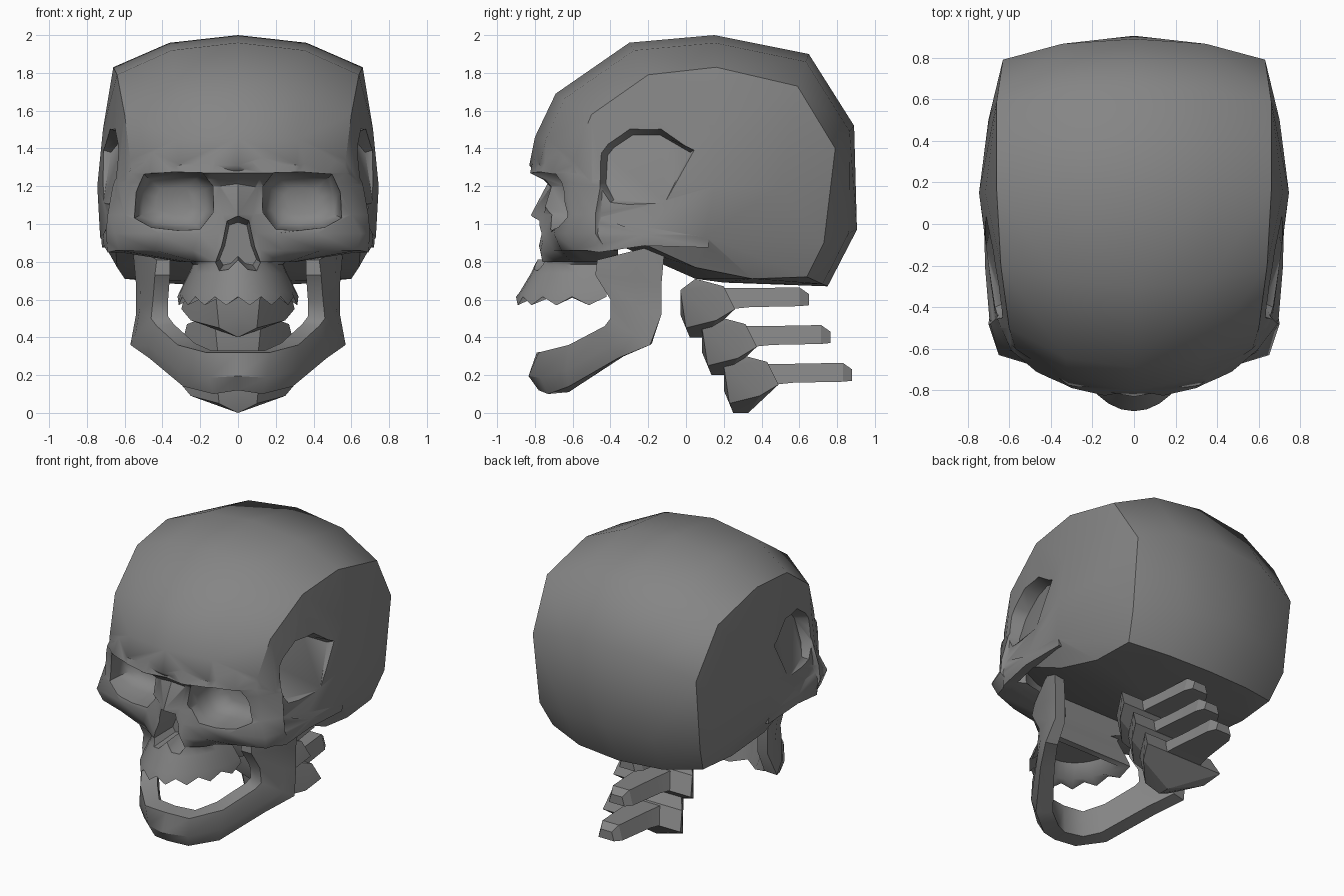
import bpy, bmesh, math
from mathutils import Vector

if "Cube" in bpy.data.objects:
    bpy.data.objects.remove(bpy.data.objects["Cube"])

bone_grey = bpy.data.materials.new("bone_grey")
bone_grey.diffuse_color = (.235, .235, .235, 1)
bone_grey.use_nodes = True
bone_grey.node_tree.nodes["Principled BSDF"].inputs["Base Color"].default_value = bone_grey.diffuse_color


def finish(name, bm):
    bmesh.ops.recalc_face_normals(bm, faces=bm.faces[:])
    me = bpy.data.meshes.new(name)
    bm.to_mesh(me)
    bm.free()
    me.materials.append(bone_grey)
    ob = bpy.data.objects.new(name, me)
    bpy.context.collection.objects.link(ob)
    return ob


def loft(name, rings):
    """Closed rings of equal length, skinned and capped at both ends."""
    bm = bmesh.new()
    vs = [[bm.verts.new(p) for p in r] for r in rings]
    n = len(rings[0])
    for a, b in zip(vs, vs[1:]):
        for i in range(n):
            j = (i + 1) % n
            bm.faces.new((a[i], a[j], b[j], b[i]))
    bm.faces.new(vs[0][::-1])
    bm.faces.new(vs[-1])
    return finish(name, bm)


def hull(name, pts):
    bm = bmesh.new()
    for p in pts:
        bm.verts.new(p)
    bmesh.ops.convex_hull(bm, input=bm.verts[:])
    bmesh.ops.delete(bm, geom=[v for v in bm.verts if not v.link_faces], context='VERTS')
    return finish(name, bm)


def flip(pts):
    return [(-x, y, z) for x, y, z in pts]


def activate(ob):
    bpy.ops.object.select_all(action='DESELECT')
    ob.select_set(True)
    bpy.context.view_layer.objects.active = ob


def combine(ob, other, op):
    activate(ob)
    m = ob.modifiers.new(op, 'BOOLEAN')
    m.operation, m.solver, m.object = op, 'EXACT', other
    bpy.ops.object.modifier_apply(modifier=m.name)
    bpy.data.objects.remove(other)


def smooth(ob, deg):
    activate(ob)
    bpy.ops.object.shade_smooth_by_angle(angle=math.radians(deg))


# Braincase: midline profile (y, z) and side crease (x, y, z)
mid = [(-.83, 1.31), (-.80, 1.46), (-.69, 1.69), (-.30, 1.96), (.15, 2.0),
       (.65, 1.90), (.89, 1.52), (.905, .97), (.75, .67)]
crease = [(.57, -.60, 1.34), (.58, -.55, 1.42), (.60, -.50, 1.58), (.64, -.20, 1.79),
          (.66, .16, 1.83), (.66, .59, 1.73), (.63, .79, 1.40), (.62, .73, .90), (.58, .64, .72)]
side = [(.745, .15, 1.2), (.715, .15, 1.5), (.69, -.2, 1.25), (.70, .5, 1.2), (.73, .1, .93),
        (.66, -.5, 1.02), (.64, .05, .77), (.60, .35, .71), (.3, -.45, .93)]
half = crease + side
for (y, z), (ex, ey, ez) in zip(mid, crease):
    half.append((ex * .55, y + .24 * (ey - y), z + .24 * (ez - z)))
skull = hull("skull", half + flip(half) + [(0, y, z) for y, z in mid]
             + [(0, .2, .69), (0, .05, .71), (0, -.08, .77)])

# Face: horizontal rows from the midline out to the cheek
face_rows = [
    (1.40, [(0, -.80), (.12, -.785), (.30, -.745), (.45, -.66), (.54, -.56), (.56, -.45)]),
    (1.27, [(0, -.80), (.14, -.825), (.30, -.79), (.47, -.71), (.575, -.62), (.63, -.45)]),
    (1.22, [(0, -.73), (.10, -.71), (.28, -.73), (.47, -.69), (.59, -.61), (.66, -.45)]),
    (1.05, [(0, -.82), (.08, -.75), (.14, -.71), (.40, -.67), (.60, -.61), (.69, -.48)]),
    (.95, [(0, -.80), (.10, -.75), (.20, -.72), (.42, -.70), (.65, -.63), (.70, -.48)]),
    (.86, [(0, -.78), (.12, -.77), (.24, -.70), (.44, -.66), (.63, -.59), (.69, -.42)]),
    (.80, [(0, -.77), (.12, -.76), (.22, -.69), (.27, -.61), (.30, -.53), (.31, -.47)])]
rings = []
for z, row in face_rows:
    w = row[-1][0]
    r = [(x, y, z) for x, y in row + [(w * .85, -.36), (w * .6, -.45)]]
    rings.append(r + flip(r[:0:-1]))
combine(skull, loft("face", rings), 'UNION')

# Upper jaw: hollow horseshoe with a zigzag tooth edge
rings = []
for z, w, f, b, zig in [(.92, .34, -.72, -.45, 0), (.855, .31, -.76, -.45, 0), (.785, .24, -.80, -.45, 0),
                        (.74, .26, -.82, -.44, 0),
                        (.64, .31, -.88, -.42, 0), (.57, .32, -.90, -.42, .045),
                        (.61, .26, -.83, -.46, 0), (.70, .22, -.77, -.48, 0)]:
    ring = []
    for i in range(17):
        a = math.radians(-90 + 11.25 * i)
        ring.append((w * math.sin(a), b - (b - f) * math.cos(a), z + zig * (i % 2 == 0)))
    rings.append(ring)
combine(skull, loft("upper_jaw", rings), 'UNION')

# Cheek arches, blended upward into the temple
arch = [(.58, -.60, .92, .05), (.67, -.46, .90, .05), (.69, -.22, .915, .03), (.70, .12, .905, .03)]
for s in (1, -1):
    rings = [[(s * (x + dx), y, z + dz * h) for dx, dz in ((-.04, -1), (.02, -1), (.025, 1), (-.04, 5))]
             for x, y, z, h in arch]
    combine(skull, loft("cheek_arch", rings), 'UNION')

# Eye sockets
socket = [(.13, 1.20), (.19, 1.27), (.34, 1.275), (.50, 1.265), (.545, 1.17), (.555, 1.03), (.46, .98),
          (.32, .965), (.20, .97), (.13, 1.06)]
for s in (1, -1):
    rings = [[(s * (.34 + (x - .34) * k), y, 1.12 + (z - 1.12) * k) for x, z in socket]
             for y, k in ((-1, 1.04), (-.64, .98), (-.55, .92), (-.48, .78), (-.45, .45))]
    combine(skull, loft("socket_cutter", rings), 'DIFFERENCE')

# Nose opening
nose = [(0, 1.04), (.06, 1.02), (.09, .88), (.125, .79), (.10, .75), (.05, .76)]
outline = nose + [(0, .81)] + [(-x, z) for x, z in nose[:0:-1]]
rings = [[(x * k, y, .9 + (z - .9) * k) for x, z in outline] for y, k in ((-1, 1.2), (-.58, .78))]
combine(skull, loft("nose_cutter", rings), 'DIFFERENCE')

# Temple hollows, fading out to the back
temple = [(-.47, 1.20), (-.46, 1.38), (-.42, 1.43), (-.30, 1.51), (-.13, 1.51), (.06, 1.40),
          (-.10, 1.08), (-.42, 1.10)]
for s in (1, -1):
    rings = []
    for k, deep in ((1.25, 0), (.84, 1)):
        ring = []
        for y, z in temple:
            y, z = -.18 + (y + .18) * k, 1.27 + (z - 1.27) * k
            ring.append((s * (.57 + .3 * (y + .4) + .3 * (1.3 - z) if deep else .85), y, z))
        rings.append(ring)
    combine(skull, loft("temple_cutter", rings), 'DIFFERENCE')
smooth(skull, 50)

# Keep the braincase crease sharp
near = [any((Vector((abs(v.co.x), v.co.y, v.co.z)) - Vector(c)).length < .004 for c in crease)
        for v in skull.data.vertices]
for e in skull.data.edges:
    if near[e.vertices[0]] and near[e.vertices[1]]:
        e.use_edge_sharp = True

# Lower jaw: stations of upper edge, lower edge and inward thickness
jaw = [((0, -.79, .32), (0, -.78, .12), (0, .10, .01)),
       ((.17, -.78, .32), (.13, -.73, .10), (-.03, .11, .01)),
       ((.32, -.62, .36), (.29, -.62, .14), (-.09, .06, .01)),
       ((.43, -.43, .46), (.47, -.36, .29), (-.09, .03, .01)),
       ((.46, -.40, .50), (.57, -.19, .36), (-.09, .01, .01)),
       ((.45, -.40, .60), (.54, -.13, .52), (-.08, 0, 0)),
       ((.44, -.48, .73), (.54, -.13, .68), (-.08, 0, 0)),
       ((.43, -.47, .81), (.56, -.11, .90), (-.07, 0, 0))]
rings = []
for t, b, o in jaw:
    t, b, o = Vector(t), Vector(b), Vector(o)
    bulge = t.lerp(b, .6) - o * (.5 if t.x == 0 else .2)
    rings.append([tuple(p) for p in (t, t + o, b + o, b, bulge)])
smooth(loft("lower_jaw", [flip(r) for r in rings[:0:-1]] + rings), 35)

# Neck bones: broad wedge body with a rear spine
body = [(.12, -.03, .65), (.16, .05, .71), (.27, .20, .67), (.30, .26, .55), (.25, .16, .49), (.10, .0, .45)]
for i in range(3):
    dy, dz = .115 * i, -.20 * i
    pts = body + flip(body) + [(0, .02, .40), (0, .10, .40), (0, -.03, .52)]
    bone = hull("neck_bone", [(x, y + dy, z + dz) for x, y, z in pts])
    spine = [[(sx * w, y + dy, z + dz + sz * h) for sx, sz in ((-1, -1), (1, -1), (.7, 1), (-.7, 1))]
             for y, z, w, h in ((.14, .60, .16, .06), (.34, .61, .12, .05),
                                (.60, .615, .09, .05), (.65, .60, .06, .03))]
    combine(bone, loft("spine", spine), 'UNION')
    smooth(bone, 20)
